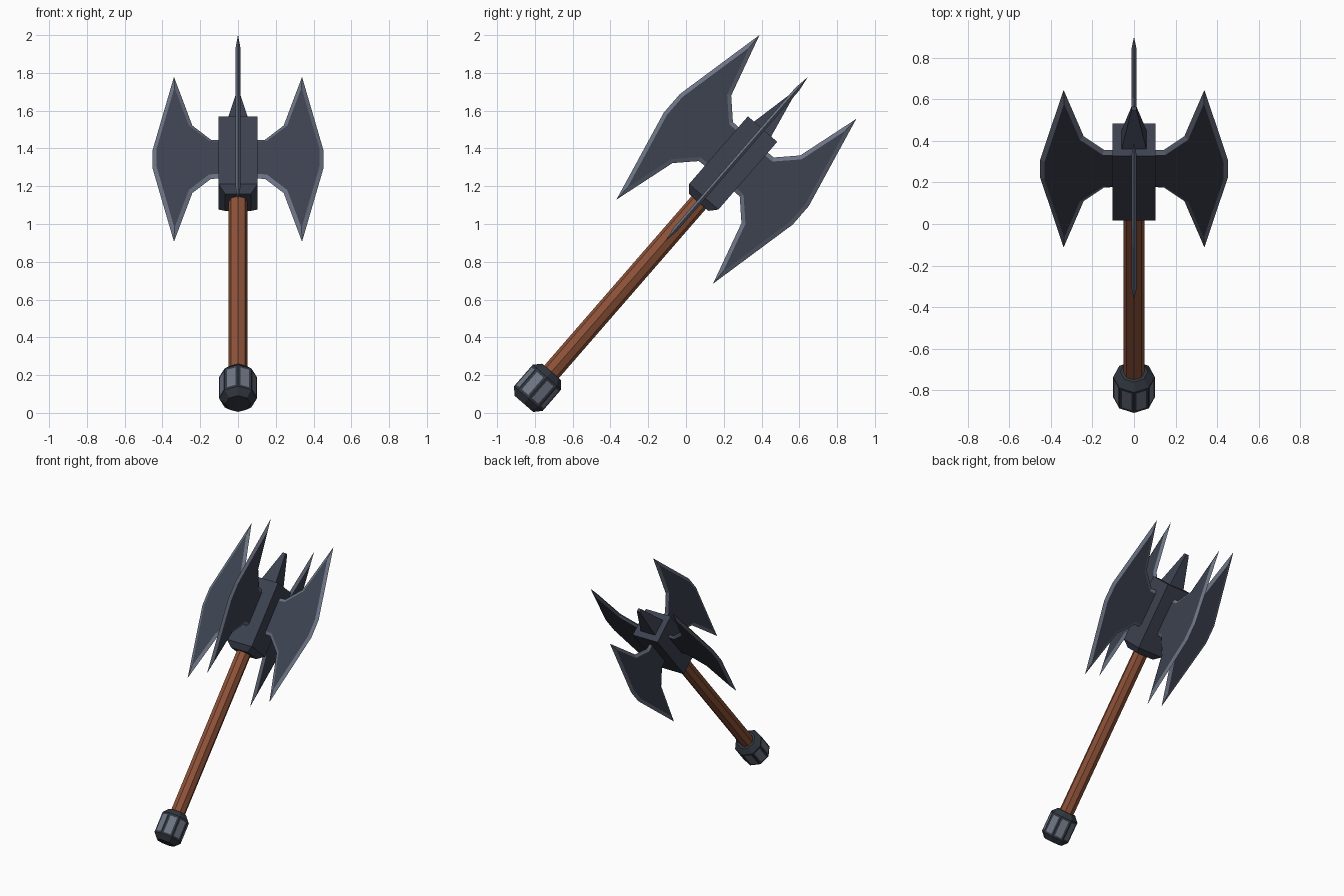
import bpy, bmesh, math
from mathutils import Matrix

if "Cube" in bpy.data.objects:
    bpy.data.objects.remove(bpy.data.objects["Cube"])

# Everything is built upright (local z along the handle), then leaned back
LEAN = Matrix.Translation((0, -0.513, 0.446)) @ Matrix.Rotation(math.radians(-41), 4, 'X')


def material(name, rgb):
    m = bpy.data.materials.new(name)
    m.diffuse_color = (*rgb, 1)
    m.use_nodes = True
    m.node_tree.nodes["Principled BSDF"].inputs["Base Color"].default_value = m.diffuse_color
    return m


STEEL = material("dark steel", (0.045, 0.054, 0.080))
EDGE = material("sharpened edge", (0.150, 0.172, 0.230))
WOOD = material("brown wood", (0.270, 0.085, 0.040))
IRON = material("black iron", (0.032, 0.039, 0.052))
PANEL = material("light grey panel", (0.160, 0.180, 0.230))


def finish(name, bm, mats):
    bm.transform(LEAN)
    me = bpy.data.meshes.new(name)
    bm.to_mesh(me)
    bm.free()
    for m in mats:
        me.materials.append(m)
    ob = bpy.data.objects.new(name, me)
    bpy.context.collection.objects.link(ob)
    return ob


def stack(profile, sides, turn=0.0):
    """Closed prism from (height, corner radius) rings."""
    bm = bmesh.new()
    rings = []
    for z, r in profile:
        angles = [turn + 2 * math.pi * i / sides for i in range(sides)]
        rings.append([bm.verts.new((r * math.cos(a), r * math.sin(a), z)) for a in angles])
    for lo, hi in zip(rings, rings[1:]):
        for i in range(sides):
            j = (i + 1) % sides
            bm.faces.new((lo[i], lo[j], hi[j], hi[i]))
    bm.faces.new(rings[0][::-1])
    bm.faces.new(rings[-1])
    bm.normal_update()
    return bm


def square(profile):
    return stack([(z, h * math.sqrt(2)) for z, h in profile], 4, math.pi / 4)


# Handle
finish("handle", stack([(-0.40, 0.051), (0.95, 0.051)], 8), [WOOD])

# Pommel with a raised panel on each side
bm = stack([(-0.527, 0.066), (-0.490, 0.100), (-0.340, 0.100), (-0.303, 0.066)], 8)
sides = [f for f in bm.faces if abs(f.normal.z) < 0.1]
bmesh.ops.inset_individual(bm, faces=sides, thickness=0.014, use_even_offset=True)
for f in sides:
    f.material_index = 1
finish("pommel", bm, [IRON, PANEL])

# Head block, chamfered at the bottom, and blunt top spike
finish("head_block", square([(0.885, 0.068), (0.925, 0.103), (1.40, 0.103)]), [STEEL])
finish("top_spike", square([(1.38, 0.062), (1.40, 0.060), (1.63, 0.012)]), [STEEL])

# Four blades: half outline (distance out, height from blade centre)
MID = 1.188
HALF = [(0.06, 0.135), (0.143, 0.137), (0.242, 0.237), (0.339, 0.578), (0.452, 0.065)]
OUTLINE = HALF + [(x, -z) for x, z in reversed(HALF)]
for k, name in enumerate(("right", "back", "left", "front")):
    bm = bmesh.new()
    face = bm.faces.new([bm.verts.new((x, 0, z + MID)) for x, z in OUTLINE])
    bm.normal_update()
    # Bevel in from the sharp edge to the flat, then mirror to the other side
    rim = bmesh.ops.inset_region(bm, faces=[face], thickness=0.021, depth=0.0125,
                                 use_boundary=True, use_even_offset=True)["faces"]
    for f in rim:
        f.material_index = 1
    copy = bmesh.ops.duplicate(bm, geom=bm.verts[:] + bm.edges[:] + bm.faces[:])["geom"]
    for v in copy:
        if isinstance(v, bmesh.types.BMVert):
            v.co.y *= -1
    bmesh.ops.remove_doubles(bm, verts=bm.verts[:], dist=0.0005)
    bmesh.ops.recalc_face_normals(bm, faces=bm.faces[:])
    bm.transform(Matrix.Rotation(k * math.pi / 2, 4, 'Z'))
    finish(name + "_blade", bm, [STEEL, EDGE])
